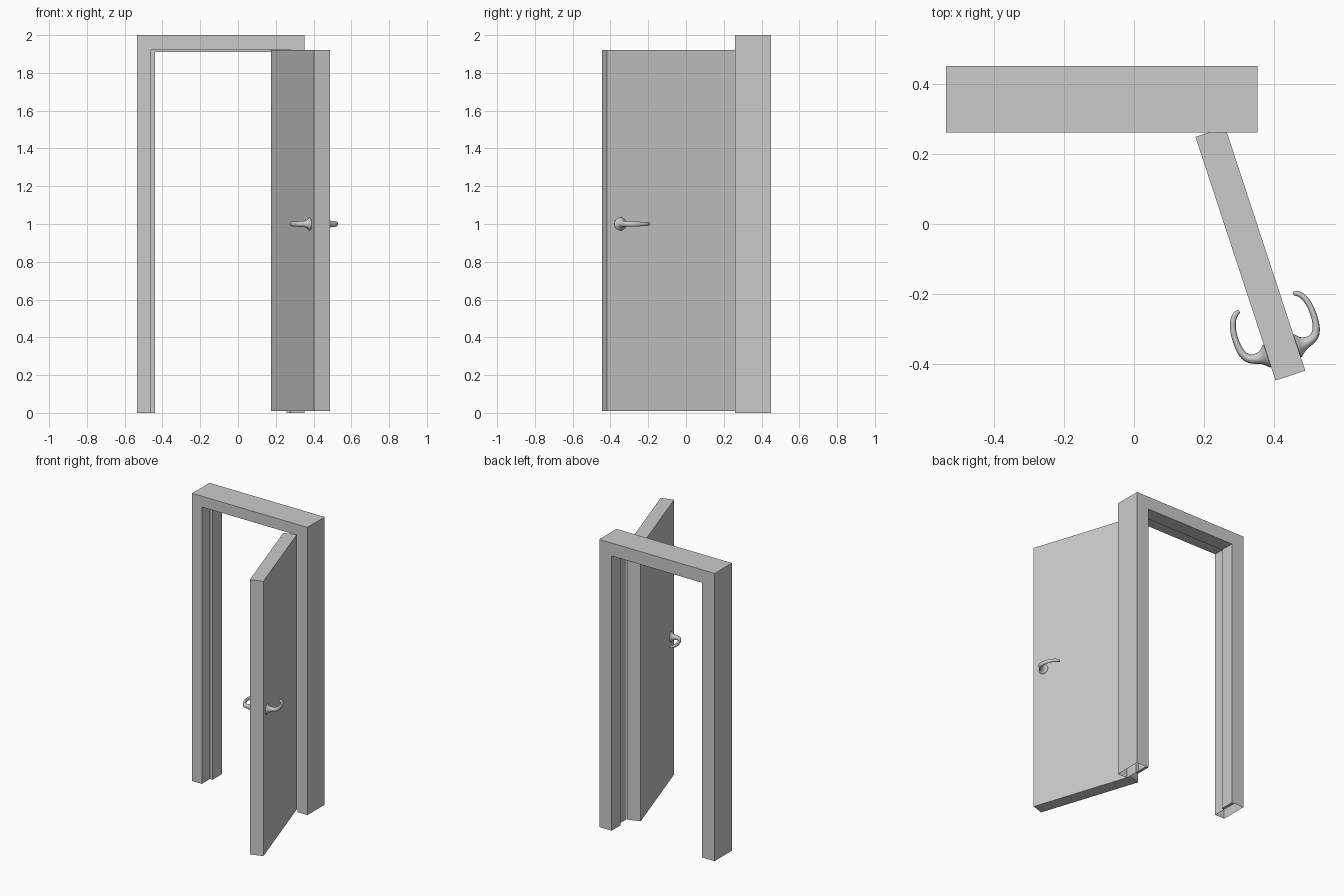
import bpy, bmesh, math
from mathutils import Vector, Matrix

if "Cube" in bpy.data.objects:
    bpy.data.objects.remove(bpy.data.objects["Cube"])


def finish(bm, name, matrix=Matrix()):
    bmesh.ops.recalc_face_normals(bm, faces=bm.faces)
    mesh = bpy.data.meshes.new(name)
    bm.to_mesh(mesh)
    bm.free()
    ob = bpy.data.objects.new(name, mesh)
    bpy.context.collection.objects.link(ob)
    ob.matrix_world = matrix
    return ob


def bridge(bm, rings):
    for a, b in zip(rings, rings[1:]):
        n = len(a)
        for i in range(n):
            bm.faces.new((a[i], a[(i + 1) % n], b[(i + 1) % n], b[i]))


# Door frame: rebated section carried up, across and down, hollow at the feet
X0, X1, TOP = -0.535, 0.352, 2.0
section = [(0, 0, .26), (.075, .075, .26), (.075, .075, .35),
           (.095, .09, .35), (.095, .09, .45), (.075, .075, .45), (0, 0, .45)]
bm = bmesh.new()
stations = [
    [(X0 + a, y, 0) for a, b, y in section],
    [(X0 + a, y, TOP - b) for a, b, y in section],
    [(X1 - a, y, TOP - b) for a, b, y in section],
    [(X1 - a, y, 0) for a, b, y in section],
]
rings = [[bm.verts.new(p) for p in st] for st in stations]
bridge(bm, rings)
for ring in (rings[0], rings[-1]):      # foot of the door stop is closed
    bm.faces.new(ring[2:6])
finish(bm, "door_frame")

# Door leaf: local x runs from hinge to free edge, local y is thickness
LENGTH, THICK, Z0, Z1 = 0.73, 0.089, 0.01, 1.92
door_matrix = Matrix.Translation((.175, .248, 0)) @ Matrix.Rotation(math.radians(-71.8), 4, 'Z')
bm = bmesh.new()
bmesh.ops.create_cube(bm, size=1)
bmesh.ops.scale(bm, vec=(LENGTH, THICK, Z1 - Z0), verts=bm.verts)
bmesh.ops.translate(bm, vec=(LENGTH / 2, THICK / 2, (Z0 + Z1) / 2), verts=bm.verts)
finish(bm, "door_leaf", door_matrix)

# Lever path: along door, distance from face, half width, half height
lever = [(.656, -.003, .037, .037), (.656, .004, .036, .036), (.656, .011, .026, .026),
         (.655, .024, .017, .018), (.653, .042, .014, .016), (.645, .058, .013, .015),
         (.625, .069, .011, .015), (.595, .073, .009, .014), (.560, .072, .009, .012),
         (.530, .063, .009, .011), (.515, .050, .008, .010), (.511, .040, .007, .009),
         (.510, .036, .004, .005)]
SIDES = 12


def handle(name, side):
    bm = bmesh.new()
    path = [Vector((p[0], p[1], 0)) for p in lever]
    rings = []
    for i, (u, d, w, h) in enumerate(lever):
        tangent = (path[min(i + 1, len(path) - 1)] - path[max(i - 1, 0)]).normalized()
        across = Vector((tangent.y, -tangent.x, 0))
        ring = []
        for k in range(SIDES):
            a = 2 * math.pi * k / SIDES
            p = path[i] + across * (w * math.cos(a)) + Vector((0, 0, 1 + h * math.sin(a)))
            p.y = THICK / 2 + side * (THICK / 2 + p.y)
            ring.append(bm.verts.new(p))
        rings.append(ring)
    bridge(bm, rings)
    bm.faces.new(rings[0])
    bm.faces.new(rings[-1])
    for f in bm.faces:
        f.smooth = True
    ob = finish(bm, name, door_matrix)
    ob.modifiers.new("smooth", 'SUBSURF').levels = 2
    ob.modifiers["smooth"].render_levels = 2


# Matching lever handles on both faces of the door
handle("outer_handle", 1)
handle("inner_handle", -1)
